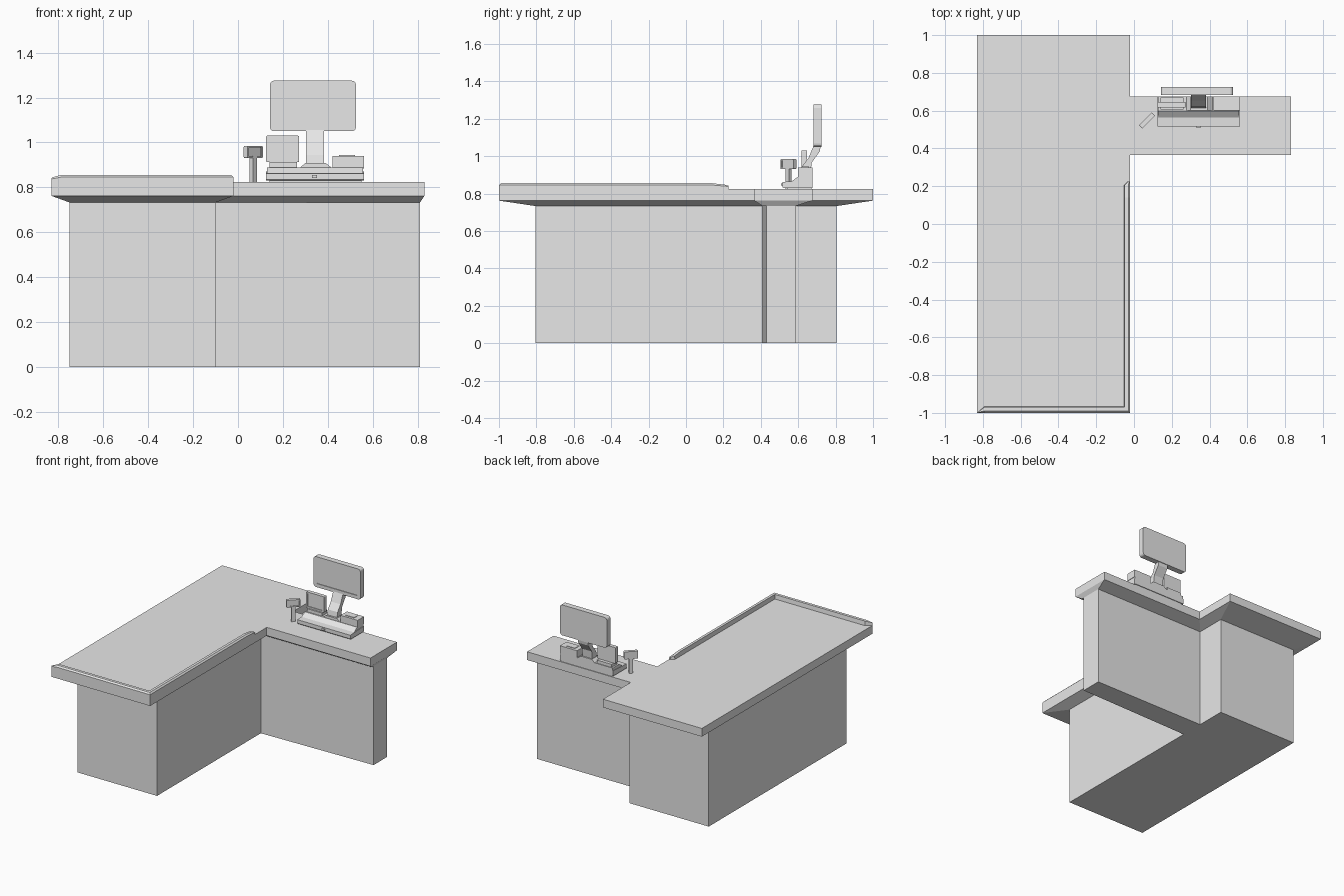
import bpy, bmesh, math
from mathutils import Vector, Matrix

if "Cube" in bpy.data.objects:
    bpy.data.objects.remove(bpy.data.objects["Cube"])

grey = bpy.data.materials.new("light grey")
grey.diffuse_color = (0.8, 0.8, 0.8, 1)
grey.use_nodes = True
grey.node_tree.nodes["Principled BSDF"].inputs["Base Color"].default_value = grey.diffuse_color


def loft(name, rings):
    """Skin a list of equal-length 3D rings and cap both ends."""
    bm = bmesh.new()
    vs = [[bm.verts.new(p) for p in r] for r in rings]
    n = len(rings[0])
    for a, b in zip(vs, vs[1:]):
        for i in range(n):
            j = (i + 1) % n
            bm.faces.new((a[i], a[j], b[j], b[i]))
    bm.faces.new(vs[0][::-1])
    bm.faces.new(vs[-1])
    bmesh.ops.recalc_face_normals(bm, faces=bm.faces)
    me = bpy.data.meshes.new(name)
    bm.to_mesh(me)
    bm.free()
    me.materials.append(grey)
    ob = bpy.data.objects.new(name, me)
    bpy.context.collection.objects.link(ob)
    return ob


def box(name, x0, x1, y0, y1, z0, z1):
    return loft(name, [[(x0, y0, z), (x1, y0, z), (x1, y1, z), (x0, y1, z)] for z in (z0, z1)])


def extrude_x(name, x0, x1, profile):
    return loft(name, [[(x, y, z) for y, z in profile] for x in (x0, x1)])


def plan(z, left, right, end, half, b0, b1):
    """Outline of the main desk with its side wing."""
    return [(left, -half, z), (right, -half, z), (right, b0, z), (end, b0, z),
            (end, b1, z), (right, b1, z), (right, half, z), (left, half, z)]


def rounded(x0, x1, z0, z1, y, r):
    """Rounded rectangle ring standing in the XZ plane."""
    pts = []
    for k, (cx, cz) in enumerate([(x1 - r, z1 - r), (x0 + r, z1 - r),
                                  (x0 + r, z0 + r), (x1 - r, z0 + r)]):
        for s in range(4):
            a = math.pi / 2 * (k + s / 3)
            pts.append((cx + r * math.cos(a), y, cz + r * math.sin(a)))
    return pts


def panel(name, x0, x1, z0, z1, y0, y1, r, rim):
    """Display with a raised rim around a recessed front."""
    inner = (x0 + rim, x1 - rim, z0 + rim, z1 - rim)
    return loft(name, [rounded(x0, x1, z0, z1, y1, r), rounded(x0, x1, z0, z1, y0, r),
                       rounded(*inner, y0, r / 3), rounded(*inner, y0 + 0.005, r / 3)])


# Counter body, wing front drifting slightly back towards its end
body = [plan(z, -0.75, -0.10, 0.81, 0.805, 0.41, 0.585) for z in (0, 0.735)]
for ring in body:
    ring[3] = (0.81, 0.43, ring[3][2])
loft("counter_body", body)

# Worktop with tapered underside
loft("worktop", [plan(0.733, -0.75, -0.10, 0.81, 0.805, 0.41, 0.585),
                 plan(0.762, -0.83, -0.02, 0.83, 1.0, 0.365, 0.675),
                 plan(0.823, -0.83, -0.02, 0.83, 1.0, 0.365, 0.675)])

# Raised lip along the front and inner edge: outer point, inner point, height
lip = []
for o, i, h in [((-0.83, -1), (-0.825, -0.994), 0.022),
                ((-0.79, -1), (-0.79, -0.965), 0.033),
                ((-0.02, -1), (-0.053, -0.965), 0.033),
                ((-0.02, 0.14), (-0.053, 0.14), 0.033),
                ((-0.02, 0.21), (-0.053, 0.205), 0.025),
                ((-0.02, 0.226), (-0.032, 0.226), 0.02)]:
    o, i = Vector(o), Vector(i)
    lip.append([(*o.lerp(i, t), 0.822 + h * k)
                for t, k in ((0, 0), (0, 0.7), (0.3, 1), (0.9, 1), (1, 0))])
loft("edge_lip", lip)

# Till: foot, stepped drawer housing, lid and lock
box("till_foot", 0.14, 0.55, 0.54, 0.67, 0.82, 0.832)
extrude_x("till_drawer", 0.125, 0.56, [(0.52, 0.83), (0.675, 0.83), (0.675, 0.87),
                                       (0.515, 0.862), (0.515, 0.835)])
extrude_x("till_lid", 0.128, 0.557, [(0.56, 0.862), (0.598, 0.889), (0.675, 0.889), (0.675, 0.862)])
box("till_lock", 0.33, 0.352, 0.507, 0.516, 0.842, 0.854)

# Receipt printer with paper slot rim
box("receipt_printer", 0.42, 0.56, 0.60, 0.675, 0.885, 0.94)
box("printer_slot", 0.45, 0.52, 0.617, 0.657, 0.94, 0.944)

# Small display on its stand
box("small_display_stand", 0.14, 0.262, 0.607, 0.67, 0.885, 0.912)
panel("small_display", 0.125, 0.272, 0.912, 1.03, 0.618, 0.646, 0.005, 0.012)

# Monitor mount, bent neck and screen
loft("monitor_mount", [[(0.272, y, 0.885), (0.42, y, 0.885), (0.39, y, 0.908), (0.30, y, 0.908)]
                       for y in (0.60, 0.675)])
extrude_x("monitor_neck", 0.302, 0.382, [(0.612, 0.90), (0.62, 0.945), (0.655, 0.99), (0.682, 1.055),
                                         (0.72, 1.055), (0.715, 1.025), (0.672, 0.965), (0.665, 0.90)])
panel("monitor", 0.142, 0.525, 1.05, 1.275, 0.682, 0.724, 0.018, 0.026)

# Card reader turned on its post
turn = Matrix.Translation((0.068, 0.548, 0)) @ Matrix.Rotation(math.radians(45), 4, "Z")
for ob in (box("reader_post", -0.013, 0.013, -0.01, 0.01, 0.82, 0.94),
           panel("card_reader", -0.048, 0.048, 0.93, 0.985, -0.012, 0.012, 0.006, 0.008)):
    ob.data.transform(turn)
